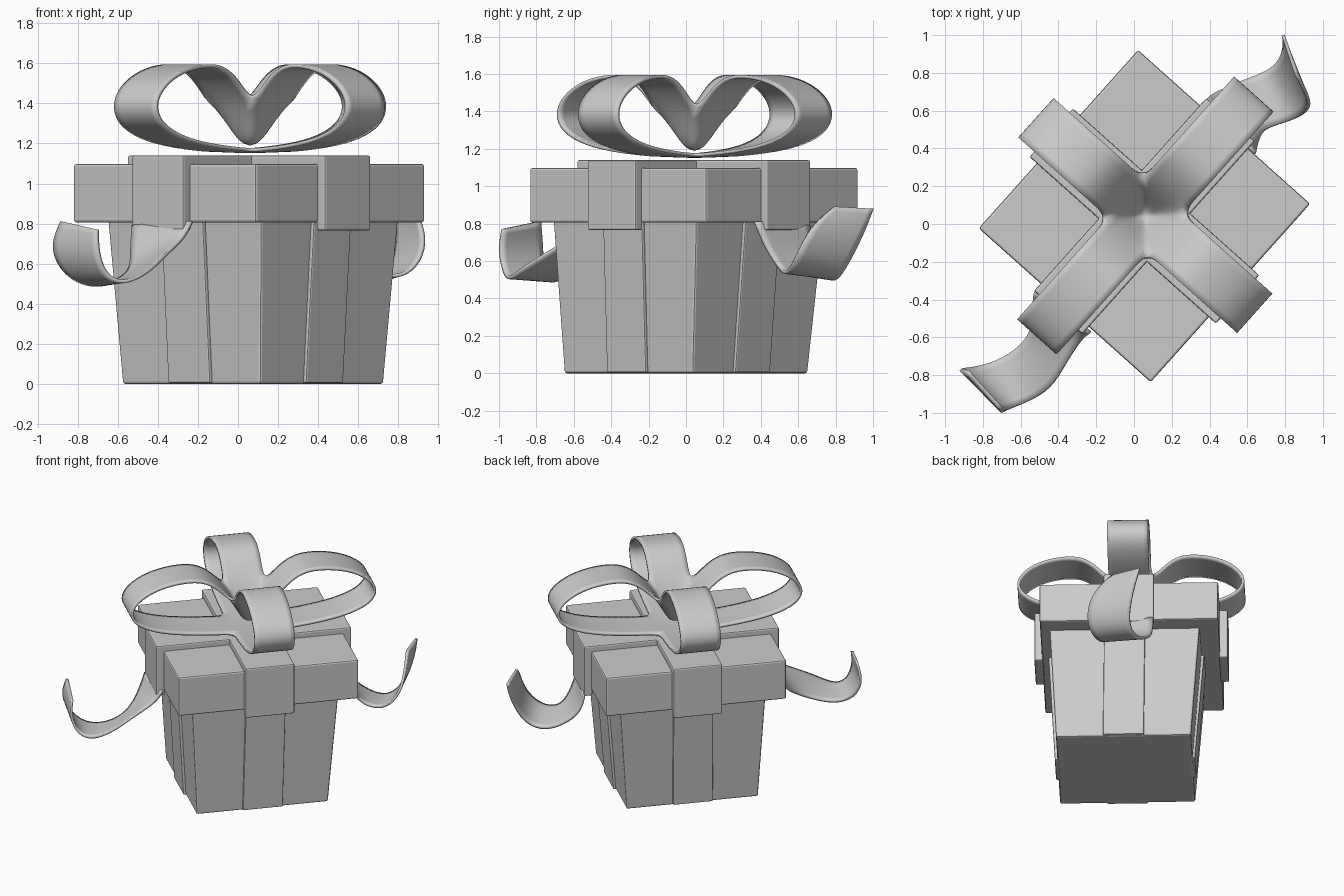
import bpy, bmesh, math
from mathutils import Vector

if "Cube" in bpy.data.objects:
    bpy.data.objects.remove(bpy.data.objects["Cube"])

# The parcel is turned on the floor: u and v are its own two horizontal axes
ANG = math.radians(48.2)
U = Vector((math.cos(ANG), math.sin(ANG), 0))
V = Vector((-math.sin(ANG), math.cos(ANG), 0))
LID_C = Vector((0.055, 0.042, 0))
BODY_BOTTOM_C = Vector((0.075, 0.0, 0))
BODY_TOP_C = Vector((0.075, 0.015, 0))


def place(u, v, z, c=LID_C):
    return c + U * u + V * v + Vector((0, 0, z))


def finish(name, bm, smooth=False):
    bmesh.ops.remove_doubles(bm, verts=bm.verts, dist=1e-4)
    bmesh.ops.dissolve_degenerate(bm, edges=bm.edges, dist=1e-4)
    bmesh.ops.recalc_face_normals(bm, faces=bm.faces)
    mesh = bpy.data.meshes.new(name)
    bm.to_mesh(mesh)
    bm.free()
    for p in mesh.polygons:
        p.use_smooth = smooth
    ob = bpy.data.objects.new(name, mesh)
    bpy.context.collection.objects.link(ob)
    return ob


def bevel(ob, width):
    mod = ob.modifiers.new("bevel", 'BEVEL')
    mod.width, mod.segments, mod.limit_method = width, 2, 'ANGLE'


def ribbon_modifiers(ob, thickness):
    sub = ob.modifiers.new("subsurf", 'SUBSURF')
    sub.levels = sub.render_levels = 2
    sub.boundary_smooth = 'PRESERVE_CORNERS'
    sol = ob.modifiers.new("thickness", 'SOLIDIFY')
    sol.thickness, sol.offset = thickness, 0


def prism(name, low, high, width=0.012):
    """Block between two rectangles, each (half_u, half_v, z, centre)."""
    bm = bmesh.new()
    rings = []
    for hu, hv, z, c in (low, high):
        rings.append([bm.verts.new(place(a * hu, b * hv, z, c))
                      for a, b in ((-1, -1), (1, -1), (1, 1), (-1, 1))])
    lo, hi = rings
    bm.faces.new(lo)
    bm.faces.new(hi)
    for i in range(4):
        j = (i + 1) % 4
        bm.faces.new((lo[i], lo[j], hi[j], hi[i]))
    bevel(finish(name, bm), width)


def lid_strap(name, along_u, reach, top):
    """Inverted U band laid over the lid and hanging just below its rim."""
    outline = [(-reach, 0.765), (-reach, top), (reach, top), (reach, 0.765),
               (reach - 0.06, 0.765), (reach - 0.06, 1.08),
               (0.06 - reach, 1.08), (0.06 - reach, 0.765)]
    bm = bmesh.new()
    sides = []
    for w in (-0.172, 0.172):
        sides.append([bm.verts.new(place(r, w, z) if along_u else place(w, r, z))
                      for r, z in outline])
        bm.faces.new(sides[-1])
    a, b = sides
    for i in range(8):
        j = (i + 1) % 8
        bm.faces.new((a[i], a[j], b[j], b[i]))
    bevel(finish(name, bm), 0.01)


# Tapered box and the two bands on its sides
prism("box_body", (0.462, 0.462, 0, BODY_BOTTOM_C), (0.515, 0.515, 0.83, BODY_TOP_C))
prism("body_ribbon_u", (0.48, 0.14, 0.004, BODY_BOTTOM_C), (0.535, 0.14, 0.83, BODY_TOP_C), 0.008)
prism("body_ribbon_v", (0.14, 0.48, 0.004, BODY_BOTTOM_C), (0.14, 0.535, 0.83, BODY_TOP_C), 0.008)

# Lid and its straps
prism("lid", (0.633, 0.611, 0.805, LID_C), (0.633, 0.611, 1.098, LID_C))
lid_strap("lid_ribbon_u", True, 0.685, 1.14)
lid_strap("lid_ribbon_v", False, 0.662, 1.139)

# Four-loop bow: each loop follows this (reach, height) profile, mitred at the centre
PROFILE = [(0, 1.175), (0.06, 1.24), (0.14, 1.395), (0.24, 1.51), (0.34, 1.575),
           (0.44, 1.59), (0.57, 1.58), (0.70, 1.545), (0.81, 1.48), (0.865, 1.40),
           (0.84, 1.32), (0.75, 1.26), (0.60, 1.213), (0.40, 1.185),
           (0.24, 1.172), (0.14, 1.166), (0.06, 1.162), (0, 1.16)]
bm = bmesh.new()
for k in range(4):
    axis = (U, V, -U, -V)[k]
    side = (V, -U, -V, U)[k]
    stretch = (1.0, 0.87)[k % 2]
    rows = []
    for r, z in PROFILE:
        w = min(r, 0.14)
        reach = r if r <= 0.2 else 0.2 + (r - 0.2) * stretch
        base = Vector((0.06, 0.045, z)) + axis * reach
        rows.append([base + side * (w * s) for s in (-1, 0, 1)])
    for a, b in zip(rows, rows[1:]):
        for i in (0, 1):
            quad = [a[i], a[i + 1], b[i + 1], b[i]]
            pts = [p for n, p in enumerate(quad)
                   if all((p - q).length > 1e-5 for q in quad[:n])]
            bm.faces.new([bm.verts.new(p) for p in pts])
ribbon_modifiers(finish("bow", bm, True), 0.018)

# Curling tails: pairs of points on the two ribbon edges, root to tip
TAIL_FRONT = [((-0.525, -0.355, 0.79), (-0.23, -0.575, 0.81)),
              ((-0.535, -0.42, 0.66), (-0.27, -0.60, 0.725)),
              ((-0.53, -0.55, 0.57), (-0.36, -0.73, 0.65)),
              ((-0.60, -0.65, 0.51), (-0.44, -0.88, 0.56)),
              ((-0.73, -0.73, 0.48), (-0.58, -0.95, 0.49)),
              ((-0.865, -0.765, 0.54), (-0.67, -0.98, 0.55)),
              ((-0.94, -0.77, 0.68), (-0.70, -1.0, 0.67)),
              ((-0.88, -0.78, 0.81), (-0.70, -0.98, 0.77))]
TAIL_BACK = [((0.64, 0.37, 0.81), (0.385, 0.66, 0.79)),
             ((0.65, 0.425, 0.67), (0.40, 0.68, 0.66)),
             ((0.68, 0.50, 0.56), (0.48, 0.72, 0.57)),
             ((0.77, 0.53, 0.53), (0.60, 0.77, 0.50)),
             ((0.87, 0.56, 0.56), (0.71, 0.81, 0.50)),
             ((0.935, 0.61, 0.67), (0.78, 0.87, 0.59)),
             ((0.92, 0.68, 0.80), (0.80, 0.96, 0.77)),
             ((0.86, 0.79, 0.89), (0.79, 1.0, 0.88))]
for name, pairs in (("ribbon_tail_front", TAIL_FRONT), ("ribbon_tail_back", TAIL_BACK)):
    bm = bmesh.new()
    rows = [[bm.verts.new(Vector(a).lerp(Vector(b), t)) for t in (0, 0.5, 1)]
            for a, b in pairs]
    for a, b in zip(rows, rows[1:]):
        for i in (0, 1):
            bm.faces.new((a[i], a[i + 1], b[i + 1], b[i]))
    ribbon_modifiers(finish(name, bm, True), 0.018)
